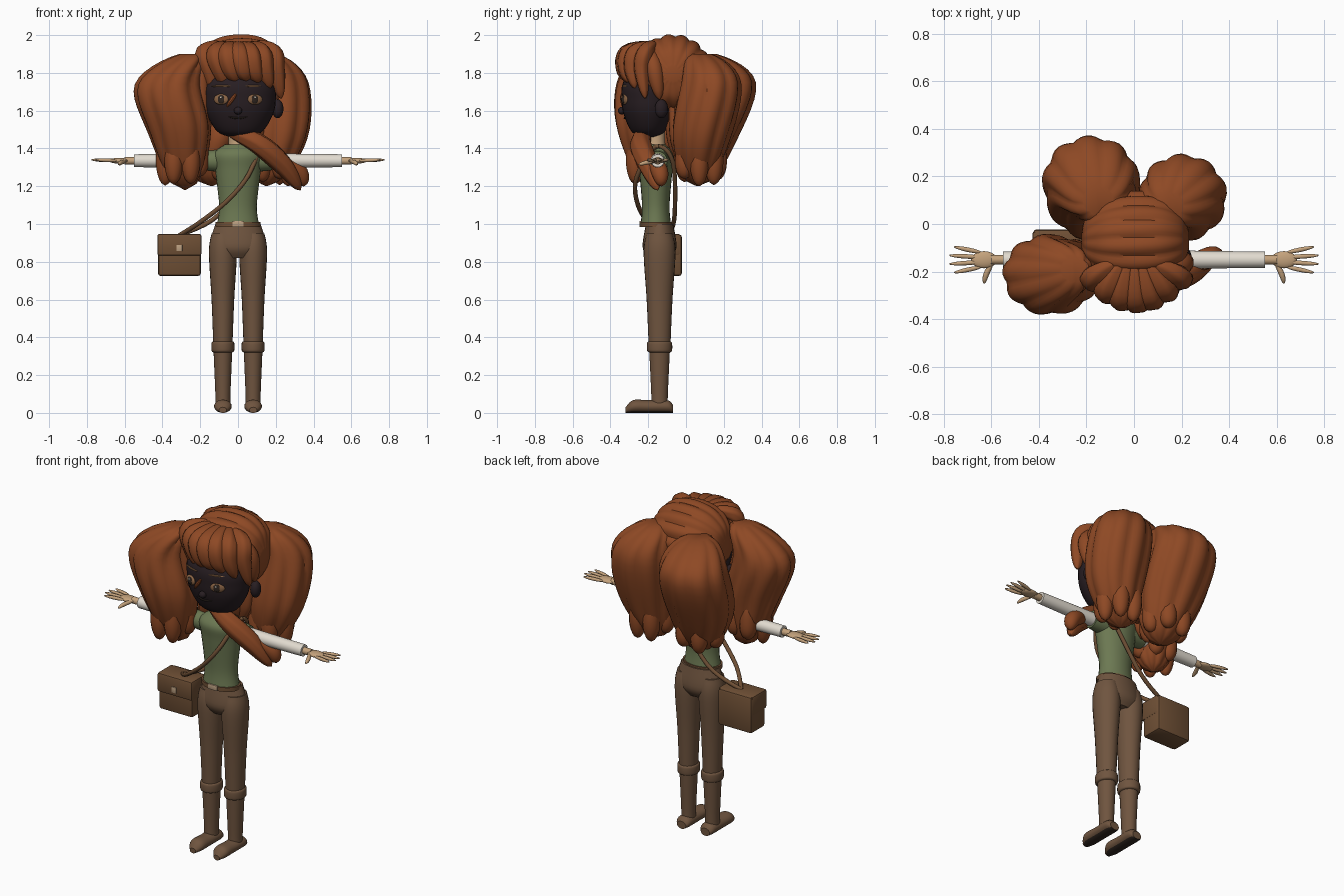
import bpy, bmesh, random
from math import sin, cos, pi, radians, sqrt
from mathutils import Vector

random.seed(4)
default_cube = bpy.data.objects.get("Cube")
if default_cube:
    bpy.data.objects.remove(default_cube)


def material(name, red, green, blue):
    mat = bpy.data.materials.new(name)
    mat.use_nodes = True
    mat.diffuse_color = (red, green, blue, 1)
    shader = mat.node_tree.nodes["Principled BSDF"]
    shader.inputs["Base Color"].default_value = mat.diffuse_color
    return mat


hair = material("auburn hair", .27, .066, .018)
dark_skin = material("dark face skin", .021, .013, .016)
skin = material("tan skin", .55, .36, .2)
cream = material("cream cloth", .76, .71, .63)
green = material("green cloth", .15, .19, .085)
brown = material("brown cloth", .16, .09, .05)
leather = material("bag leather", .16, .08, .036)
metal = material("pale buckle", .5, .35, .22)
amber = material("amber eye", .26, .13, .06)
sole = material("dark sole", .03, .02, .015)

X, Y, Z = Vector((1, 0, 0)), Vector((0, 1, 0)), Vector((0, 0, 1))


def finish(name, bm, mat, location=(0, 0, 0), turn=0):
    bmesh.ops.recalc_face_normals(bm, faces=bm.faces)
    mesh = bpy.data.meshes.new(name)
    bm.to_mesh(mesh)
    bm.free()
    mesh.materials.append(mat)
    part = bpy.data.objects.new(name, mesh)
    part.location, part.rotation_euler.z = location, turn
    bpy.context.collection.objects.link(part)
    bpy.ops.object.select_all(action="DESELECT")
    part.select_set(True)
    bpy.context.view_layer.objects.active = part
    bpy.ops.object.shade_smooth_by_angle(angle=radians(40))
    return part


def smooth_path(rows, steps=6):
    """Catmull-Rom interpolation of rows of any length."""
    last, out = len(rows) - 1, []
    for i in range(last):
        before, start, end, after = (rows[max(0, min(last, i + k))] for k in (-1, 0, 1, 2))
        for j in range(steps):
            t = j / steps
            out.append([q + t * (r - p) / 2 + t * t * (p - 2.5 * q + 2 * r - s / 2)
                        + t ** 3 * (1.5 * (q - r) + (s - p) / 2)
                        for p, q, r, s in zip(before, start, end, after)])
    return out + [list(rows[-1])]


def skin_rings(name, rows, mat, flat=1, axis=None, ref=Y, sides=24, lobes=0, depth=0, twist=0, mirror=1):
    """Skin oval rings along (x, y, z, radius) rows; a fixed axis keeps them parallel."""
    centres = [Vector((x * mirror, y, z)) for x, y, z, radius in rows]
    last, bm, rings = len(rows) - 1, bmesh.new(), []
    for i, centre in enumerate(centres):
        along = axis or (centres[min(i + 1, last)] - centres[max(i - 1, 0)]).normalized()
        across = ref.cross(along).normalized()
        up = along.cross(across) * flat
        radius, ring = max(rows[i][-1], .003), []
        for k in range(sides):
            angle = 2 * pi * k / sides
            groove = 1 + depth * (abs(sin(lobes * angle / 2 + twist * i / last)) - .6)
            ring.append(bm.verts.new(centre + (across * cos(angle) + up * sin(angle)) * radius * groove))
        rings.append(ring)
    for low, high in zip(rings, rings[1:]):
        for k in range(sides):
            after = (k + 1) % sides
            bm.faces.new((low[k], low[after], high[after], high[k]))
    bm.faces.new(rings[0])
    bm.faces.new(rings[-1])
    return finish(name, bm, mat)


def turned(name, origin, axis, profile, mat, **options):
    """A round form with (distance, radius) pairs along a straight axis."""
    rows = [(*(Vector(origin) + axis * distance), radius) for distance, radius in profile]
    return skin_rings(name, smooth_path(rows), mat, axis=axis, **options)


def strand(name, points, width, mat=hair, **options):
    """A form that swells from a narrow root and tapers to a tip."""
    path = smooth_path(points)
    rows = [(*p, width * max(0, sin(pi * (.05 + .95 * i / (len(path) - 1)))) ** .6) for i, p in enumerate(path)]
    return skin_rings(name, rows, mat, **options)


def ball(name, location, size, mat, turn=0):
    bm = bmesh.new()
    bmesh.ops.create_uvsphere(bm, u_segments=20, v_segments=12, radius=1)
    bmesh.ops.scale(bm, vec=size, verts=bm.verts)
    return finish(name, bm, mat, location, turn)


def box(name, location, size, mat):
    bm = bmesh.new()
    bmesh.ops.create_cube(bm, size=1)
    bmesh.ops.scale(bm, vec=size, verts=bm.verts)
    bmesh.ops.bevel(bm, geom=bm.edges[:], offset=min(size) * .1, segments=2, affect="EDGES", profile=.5)
    return finish(name, bm, mat, location)


body_y, leg_x, leg_y, arm_y, arm_z = -.16, .08, -.14, -.15, 1.335
head_y, face_width, face_depth, eye_z = -.2, .19, .74, 1.66
bag_x, bag_y = -.31, -.09


def face_y(x):
    """Front of the face at eye height."""
    return head_y - face_depth * sqrt(face_width ** 2 - x ** 2)


# Torso, neck, hips and belt
turned("shirt", (0, body_y, 0), Z, [(1, .11), (1.1, .1), (1.28, .12), (1.37, .13), (1.42, .07)], green, flat=.73)
turned("neck", (0, body_y, 0), Z, [(1.36, .06), (1.43, .05), (1.5, .05)], skin)
turned("hips", (0, leg_y, 0), Z, [(.82, .1), (.88, .15), (1, .12)], brown, flat=.6)
turned("belt", (0, body_y, 0), Z, [(.985, .12), (1.01, .12)], leather, flat=.7)
box("belt_buckle", (0, body_y - .08, 1), (.06, .012, .03), metal)

for s, side in ((1, "left"), (-1, "right")):
    # Legs and boots
    hip = (leg_x * s, leg_y, 0)
    turned(side + "_leg", hip, Z, [(.95, .06), (.85, .074), (.6, .06), (.34, .05)], brown, flat=1.14)
    turned(side + "_boot_cuff", hip, Z, [(.32, .05), (.33, .06), (.37, .06), (.38, .05)], brown, flat=1.1)
    turned(side + "_boot_shaft", hip, Z, [(.34, .05), (.1, .04), (.03, .04)], brown, flat=1.1)
    toe_profile = [(-.07, .03), (-.1, .045), (-.2, .045), (-.28, .045), (-.32, .02)]
    foot_rows = [(leg_x, y, radius * .75, radius) for y, radius in toe_profile]
    foot = skin_rings(side + "_foot", smooth_path(foot_rows), brown, flat=.75, axis=-Y, ref=Z, mirror=s)
    foot.data.materials.append(sole)
    for face in foot.data.polygons:
        face.material_index = int(face.normal.z < -.75)
    # Arms
    shoulder = (0, arm_y, arm_z)
    turned(side + "_shirt_sleeve", shoulder, X * s, [(.08, .06), (.14, .055), (.18, .05)], green, ref=Z)
    turned(side + "_sleeve", shoulder, X * s, [(.13, .04), (.3, .037), (.55, .034)], cream, ref=Z)
    # Hands
    turned(side + "_wrist", shoulder, X * s, [(.54, .02), (.6, .02)], skin, ref=Z)
    ball(side + "_palm", (s * .63, arm_y, arm_z), (.055, .036, .015), skin)
    for i in range(4):
        spread = (i - 1.5) * .02
        reach = .785 - abs(spread)
        points = [(.64, arm_y + spread, arm_z), (reach, arm_y + spread * 1.8, arm_z + .005)]
        strand(side + "_finger_%d" % i, points, .01, skin, sides=10, mirror=s)
    thumb_path = [(.59, arm_y, arm_z), (.62, arm_y - .06, arm_z - .01), (.63, arm_y - .1, arm_z - .02)]
    strand(side + "_thumb", thumb_path, .012, skin, ref=Z, sides=10, mirror=s)
    # Ears, eyes and brows
    eye_x = s * .09
    front, turn = face_y(eye_x), s * .4
    ball(side + "_ear", (s * .21, head_y + .07, eye_z - .05), (.03, .036, .05), dark_skin, turn)
    ball(side + "_eye", (eye_x, front, eye_z), (.042, .012, .028), amber, turn)
    ball(side + "_pupil", (eye_x, front - .01, eye_z), (.019, .006, .023), sole, turn)
    ball(side + "_eye_glint", (eye_x, front - .016, eye_z + .01), (.005, .002, .005), cream, turn)
    brow = [(x, face_y(x), eye_z + .07) for x in (.04, .09, .14)]
    strand(side + "_brow", brow, .006, amber, ref=Z, sides=8, mirror=s)

# Head
head_profile = [(1.46, .05), (1.49, .12), (1.58, .175), (eye_z, face_width), (1.75, .18), (1.86, .08)]
turned("head", (.01, head_y, 0), Z, head_profile, dark_skin, flat=face_depth, sides=32)
ball("nose", (0, face_y(0), 1.6), (.022, .02, .02), dark_skin)
strand("mouth", [(x, face_y(x) + .015, 1.56 + x * x * 3) for x in (-.05, 0, .05)], .005, sole, ref=Z, sides=8)
strand("loose_face_strand", [(-.01, face_y(0), 1.69), (-.06, face_y(.06), 1.62)], .011, sides=8)

# Hair crown, with ridges gathering at each side, and hair behind the neck
crown_profile = [(-.22, .03), (-.2, .11), (-.12, .18), (0, .205), (.12, .19), (.2, .13), (.23, .04)]
turned("hair_crown", (0, -.07, 1.795), X, crown_profile, hair, ref=Z, sides=96, lobes=16, depth=.07, twist=1)
nape_profile = [(1.8, .17), (1.6, .18), (1.45, .16), (1.36, .1)]
turned("hair_nape", (0, -.02, 0), Z, nape_profile, hair, flat=.5, sides=60, lobes=12, depth=.12)

# Large swept locks, each a bulging mass ending in pointed tufts
locks = {
    "back_right_lock": (.2, [(-.15, .1, 1.9), (-.18, .19, 1.75), (-.17, .1, 1.45), (-.14, .06, 1.2)]),
    "back_left_lock": (.18, [(.15, .08, 1.9), (.2, .13, 1.75), (.2, .08, 1.45), (.15, .06, 1.2)]),
    "front_right_lock": (.18, [(-.25, -.19, 1.9), (-.37, -.21, 1.74), (-.31, -.21, 1.48), (-.28, -.17, 1.18)]),
}
for name, (width, path) in locks.items():
    strand(name, path, width, flat=.92, axis=Z, sides=60, lobes=9, depth=.1, twist=1.2)
    low = Vector(path[2]).lerp(Vector(path[3]), .5)
    for k in range(6):
        outward = (X * cos(k * pi / 3) + Y * sin(k * pi / 3)) * width * .5
        drop = Z * random.uniform(.07, .13)
        strand(name + "_tuft_%d" % k, [low + outward + Z * .15, low + outward, low + outward - drop], .05, sides=12)

# Curled fringe rolling forward from the crown
for i in range(7):
    x = -.17 + i * .058
    back = x * x * 3
    curl = [(x * .5, -.17, 1.95), (x, -.31 + back, 1.91), (x + .02, -.33 + back, 1.82), (x + .05, -.31 + back, 1.76 - back)]
    strand("fringe_%d" % i, curl, .045, ref=X, flat=1.2, lobes=6, depth=.1, twist=.8)
strand("left_temple_strand", [(.1, -.2, 1.93), (.2, -.17, 1.83), (.21, -.14, 1.66)], .045)
strand("right_temple_strand", [(-.1, -.2, 1.93), (-.19, -.22, 1.8), (-.18, -.22, 1.5)], .045)

# Slim locks at the neck and across the left shoulder
shoulder_path = [(-.06, -.2, 1.5), (.1, -.24, 1.43), (.24, -.2, 1.31), (.33, -.15, 1.18)]
strand("shoulder_lock", shoulder_path, .056, lobes=7, depth=.12, twist=2)
strand("shoulder_lock_end", [(.2, -.18, 1.35), (.32, -.14, 1.28), (.35, -.13, 1.2)], .045)
strand("right_neck_lock", [(-.06, -.1, 1.55), (-.1, -.1, 1.45), (-.16, -.08, 1.3)], .07)

# Satchel and its strap
box("bag_body", (bag_x, bag_y, .835), (.226, .135, .22), leather)
box("bag_flap", (bag_x, bag_y - .01, .89), (.234, .138, .115), leather)
box("bag_clasp", (bag_x, bag_y - .08, .873), (.03, .01, .034), metal)
strap = [(bag_x, bag_y, .94), (-.2, -.2, 1.01), (-.06, -.26, 1.12), (.05, -.26, 1.25), (.12, -.16, 1.41),
         (.1, -.07, 1.33), (-.1, -.06, 1.05), (bag_x, bag_y, .94)]
skin_rings("bag_strap", [(*p, .012) for p in smooth_path(strap)], leather, sides=10)
